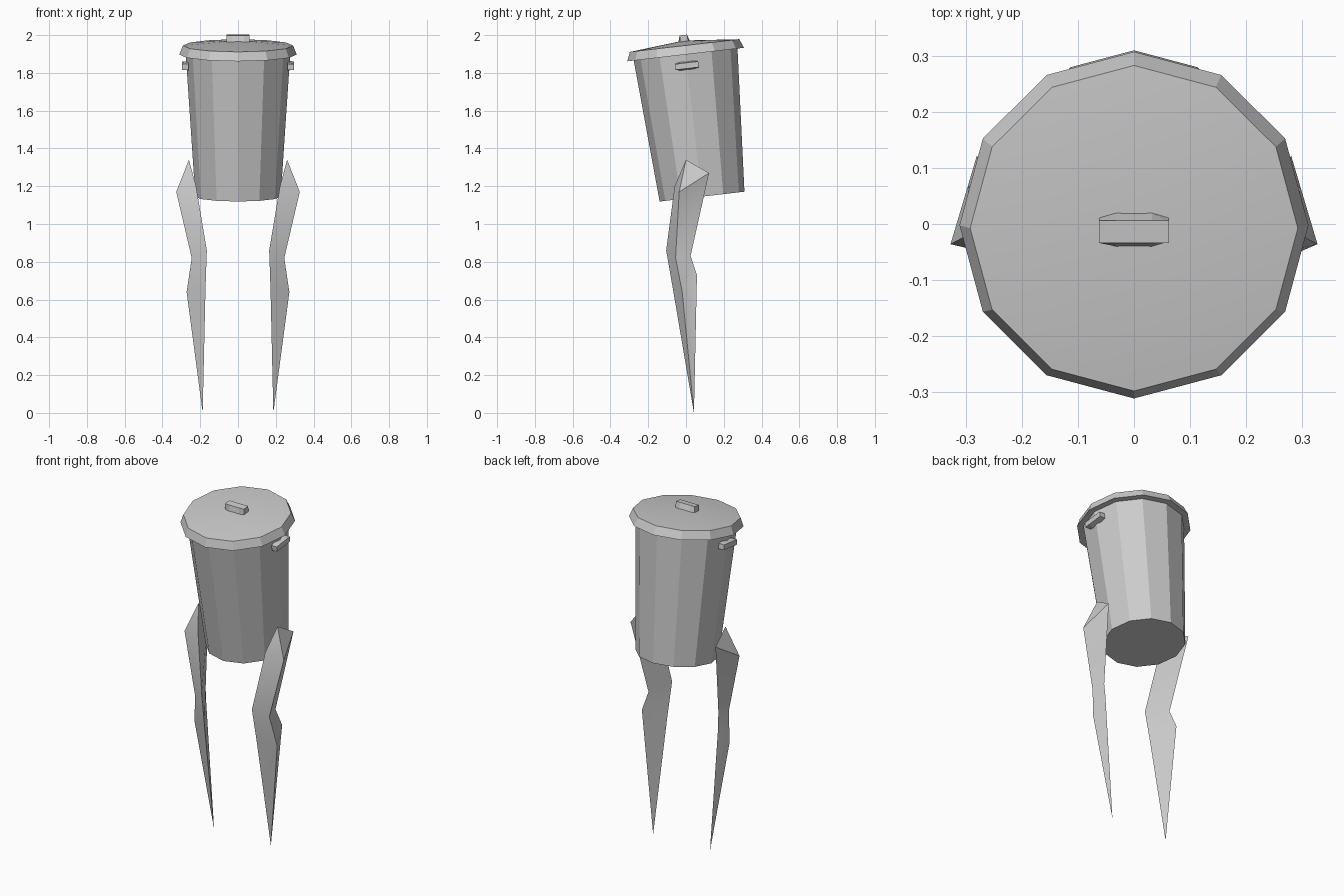
import bpy, math
from mathutils import Vector, Matrix

if "Cube" in bpy.data.objects:
    bpy.data.objects.remove(bpy.data.objects["Cube"])

grey = bpy.data.materials.new("grey metal")
grey.diffuse_color = (0.6, 0.6, 0.6, 1)
grey.use_nodes = True
grey.node_tree.nodes["Principled BSDF"].inputs["Base Color"].default_value = grey.diffuse_color
SIDES = 12


def make(name, verts, faces, matrix=None, smooth=None):
    me = bpy.data.meshes.new(name)
    me.from_pydata([(matrix @ Vector(v)) if matrix else v for v in verts], [], faces)
    me.materials.append(grey)
    ob = bpy.data.objects.new(name, me)
    bpy.context.collection.objects.link(ob)
    if smooth:
        bpy.ops.object.select_all(action='DESELECT')
        ob.select_set(True)
        bpy.context.view_layer.objects.active = ob
        bpy.ops.object.shade_smooth_by_angle(angle=math.radians(smooth))
    return ob


def bridge(n, a, b):
    return [(a + i, a + (i + 1) % n, b + (i + 1) % n, b + i) for i in range(n)]


def rings(profile):
    verts, faces = [], []
    for r, z in profile:
        verts += [(r * math.cos(i * math.tau / SIDES), r * math.sin(i * math.tau / SIDES), z)
                  for i in range(SIDES)]
    for k in range(len(profile) - 1):
        faces += bridge(SIDES, k * SIDES, (k + 1) * SIDES)
    faces.append(tuple(reversed(range(SIDES))))
    return verts, faces


# The can leans forward: local z runs up its axis from the bottom centre
tilt = Matrix.Translation((0, 0.085, 1.145)) @ Matrix.Rotation(math.radians(6.6), 4, 'X')

# Can body
v, f = rings([(0.226, 0), (0.277, 0.765)])
f.append(tuple(range(SIDES, 2 * SIDES)))
make("can_body", v, f, tilt)

# Lid: sloped rim and shallow dome
v, f = rings([(0.311, 0.757), (0.292, 0.805)])
v.append((0, 0, 0.832))
f += [(SIDES + i, SIDES + (i + 1) % SIDES, 2 * SIDES) for i in range(SIDES)]
make("lid", v, f, tilt, 25)


# Handles: short bars, wider at the foot of the middle part
def handle(name, matrix):
    v, f = [], []
    for x, foot in ((-0.062, 0.021), (-0.032, 0.03), (0.032, 0.03), (0.062, 0.021)):
        v += [(x, -foot, 0), (x, foot, 0), (x, 0.02, 0.034), (x, -0.02, 0.034)]
    for k in range(3):
        f += bridge(4, 4 * k, 4 * k + 4)
    f += [(3, 2, 1, 0), (12, 13, 14, 15)]
    make(name, v, f, matrix)


handle("lid_handle", tilt @ Matrix.Translation((0, 0, 0.827)))
for side, s in (("right", 1), ("left", -1)):
    handle(side + "_handle", tilt @ Matrix.Translation((s * 0.262, 0, 0.698))
           @ Matrix.Rotation(s * math.pi / 2, 4, 'Y') @ Matrix.Rotation(math.pi / 2, 4, 'Z')
           @ Matrix.Diagonal((1, 0.75, 1, 1)))

# Legs: three-sided spikes; corners are inner front, outer, back
leg = [(0.222, -0.06, 1.2), (0.327, -0.036, 1.17), (0.28, 0.122, 1.27),   # hip
       (0.165, -0.105, 0.86), (0.245, -0.055, 0.82), (0.23, 0.024, 0.83),  # knee
       (0.172, -0.07, 0.66), (0.272, -0.02, 0.64), (0.25, 0.058, 0.73),    # calf
       (0.26, 0, 1.34), (0.187, 0.042, 0)]                                 # hip point, toe
for side, s in (("right", 1), ("left", -1)):
    f = bridge(3, 3, 0) + bridge(3, 6, 3)
    for i in range(3):
        j = (i + 1) % 3
        f += [(i, j, 9), (6 + j, 6 + i, 10)]
    if s < 0:
        f = [tuple(reversed(q)) for q in f]
    make(side + "_leg", [(s * x, y, z) for x, y, z in leg], f, None, 30)
